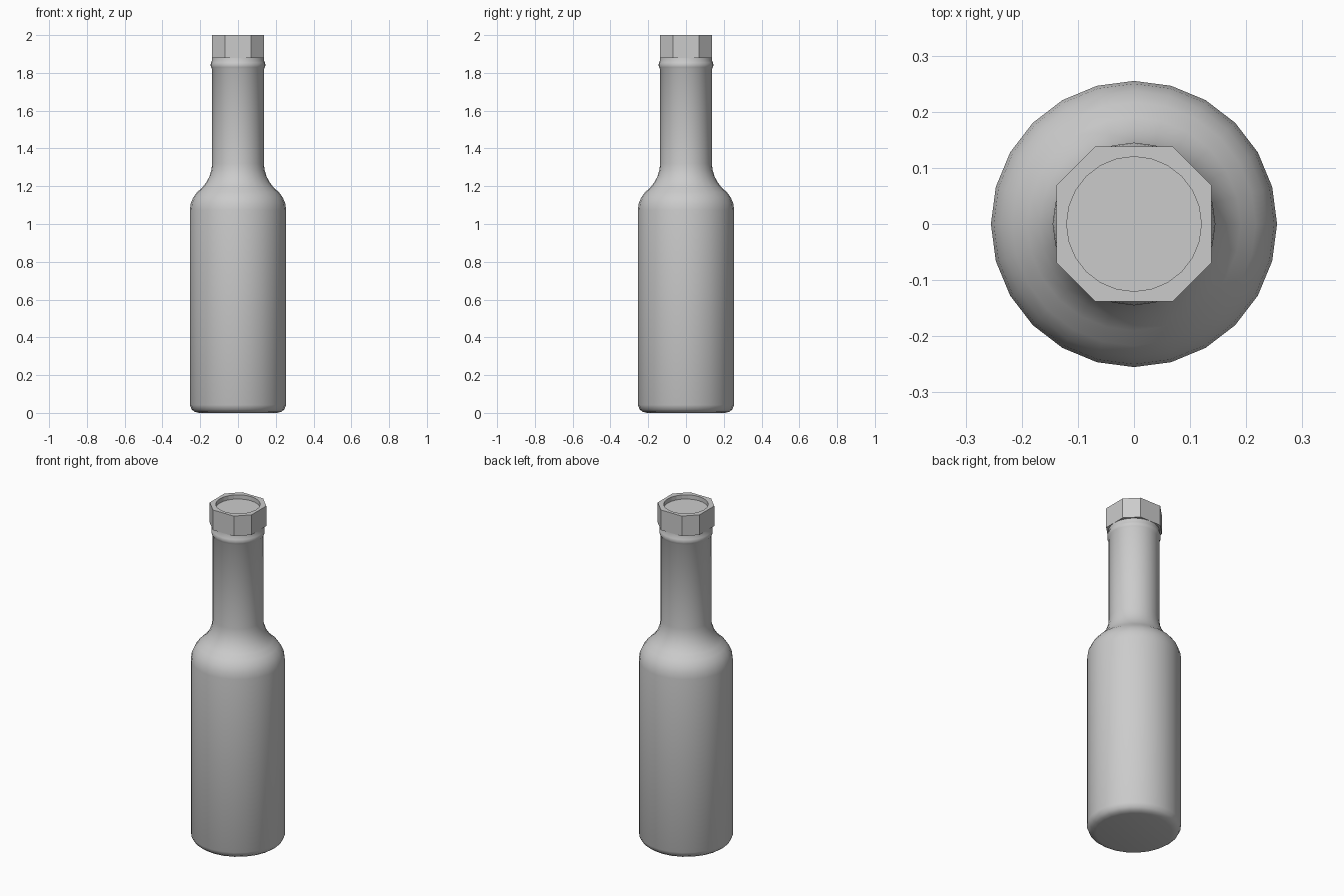
import bpy, bmesh, math

if "Cube" in bpy.data.objects:
    bpy.data.objects.remove(bpy.data.objects["Cube"])

SEGMENTS = 24

grey = bpy.data.materials.new("plain grey")
grey.diffuse_color = (0.6, 0.6, 0.6, 1)
grey.use_nodes = True
grey.node_tree.nodes["Principled BSDF"].inputs["Base Color"].default_value = grey.diffuse_color


def finish(bm, name):
    bmesh.ops.recalc_face_normals(bm, faces=bm.faces)
    mesh = bpy.data.meshes.new(name)
    bm.to_mesh(mesh)
    bm.free()
    mesh.materials.append(grey)
    obj = bpy.data.objects.new(name, mesh)
    bpy.context.collection.objects.link(obj)
    return obj


def ring(bm, radius, z, count=SEGMENTS):
    return [bm.verts.new((radius * math.cos(math.tau * i / count),
                          radius * math.sin(math.tau * i / count), z))
            for i in range(count)]


def skin(bm, low, high):
    n = len(low)
    for i in range(n):
        j = (i + 1) % n
        bm.faces.new((low[i], low[j], high[j], high[i]))


# Bottle: base, body, shoulder, neck and collar as one turned profile
profile = [(0.205, 0), (0.228, 0.005), (0.245, 0.018), (0.255, 0.042),
           (0.255, 1.075), (0.25, 1.11), (0.237, 1.14), (0.217, 1.168),
           (0.19, 1.192), (0.168, 1.22), (0.152, 1.25), (0.141, 1.285),
           (0.137, 1.32), (0.137, 1.82), (0.143, 1.83), (0.145, 1.842),
           (0.143, 1.854), (0.138, 1.864), (0.138, 1.89)]
bm = bmesh.new()
rings = [ring(bm, r, z) for r, z in profile]
for low, high in zip(rings, rings[1:]):
    skin(bm, low, high)
bm.faces.new(rings[0])
bottle = finish(bm, "bottle")
bpy.context.view_layer.objects.active = bottle
bottle.select_set(True)
bpy.ops.object.shade_smooth_by_angle(angle=math.radians(40))

# Cap: eight-sided block with a shallow round recess in its top
bm = bmesh.new()
W, C = 0.138, 0.069
corners = [(W, -C), (W, C), (C, W), (-C, W), (-W, C), (-W, -C), (-C, -W), (C, -W)]
bottom = [bm.verts.new((x, y, 1.88)) for x, y in corners]
top = [bm.verts.new((x, y, 2.0)) for x, y in corners]
skin(bm, bottom, top)
bm.faces.new(bottom)
floor = ring(bm, 0.12, 1.975)
rim = ring(bm, 0.12, 2.0)
skin(bm, floor, rim)
bm.faces.new(floor)
edges = [bm.edges.get((loop[i - 1], loop[i])) for loop in (top, rim) for i in range(len(loop))]
bmesh.ops.triangle_fill(bm, edges=edges, use_beauty=True, normal=(0, 0, 1))
finish(bm, "cap")
